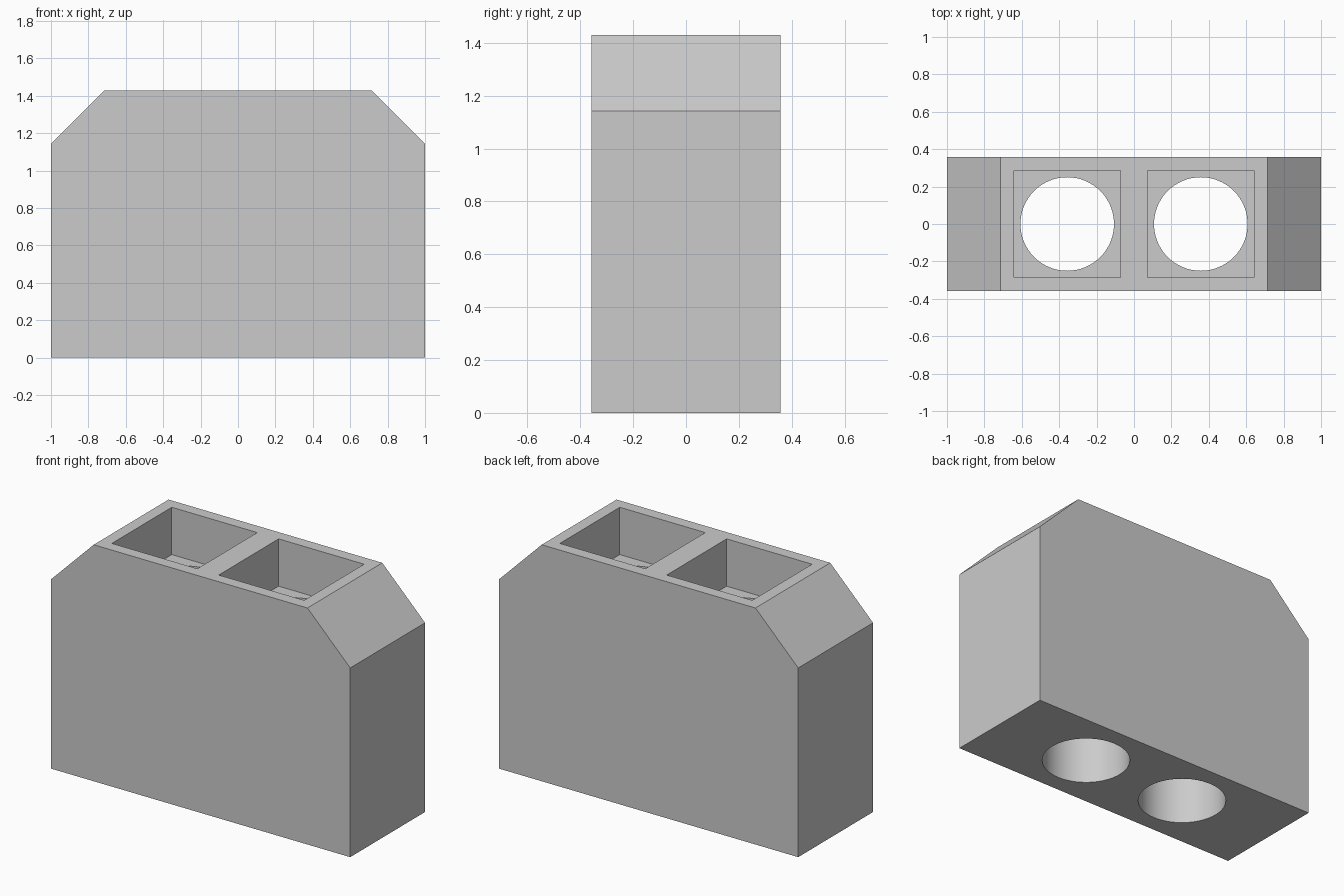
import bpy, bmesh, math
from mathutils import Matrix, Vector

if "Cube" in bpy.data.objects:
    bpy.data.objects.remove(bpy.data.objects["Cube"])

U = 1 / 14  # design unit: the block is 28 x 10 x 20 units

grey = bpy.data.materials.new("plain grey")
grey.use_nodes = True
colour = (0.6, 0.6, 0.6, 1)
grey.diffuse_color = colour
grey.node_tree.nodes["Principled BSDF"].inputs["Base Color"].default_value = colour


def make_object(name, bm):
    bmesh.ops.recalc_face_normals(bm, faces=bm.faces)
    mesh = bpy.data.meshes.new(name)
    bm.to_mesh(mesh)
    bm.free()
    mesh.materials.append(grey)
    obj = bpy.data.objects.new(name, mesh)
    bpy.context.collection.objects.link(obj)
    return obj


def box_cutter(name, x, size, z0, z1):
    bm = bmesh.new()
    place = Matrix.Translation((x, 0, (z0 + z1) / 2)) @ Matrix.Diagonal((size, size, z1 - z0, 1))
    bmesh.ops.create_cube(bm, size=1, matrix=place)
    return make_object(name, bm)


def bore_cutter(name, x, radius, z0, z1):
    bm = bmesh.new()
    bmesh.ops.create_cone(bm, cap_ends=True, segments=64, radius1=radius, radius2=radius,
                          depth=z1 - z0, matrix=Matrix.Translation((x, 0, (z0 + z1) / 2)))
    return make_object(name, bm)


# Block body: chamfered front profile extruded through the depth
right_half = [(14, 0), (14, 16), (10, 20)]
profile = right_half + [(-x, z) for x, z in reversed(right_half)]
bm = bmesh.new()
face = bm.faces.new([bm.verts.new((x * U, -5 * U, z * U)) for x, z in profile])
extruded = bmesh.ops.extrude_face_region(bm, geom=[face])["geom"]
bmesh.ops.translate(bm, vec=Vector((0, 10 * U, 0)),
                    verts=[v for v in extruded if isinstance(v, bmesh.types.BMVert)])
block = make_object("block_body", bm)

# Square pockets in the top, each with a round bore down through the base
cutters = []
for side, x in (("right", -5 * U), ("left", 5 * U)):
    cutters.append(bore_cutter(side + "_bore_cutter", x, 3.5 * U, -2 * U, 18 * U))
    cutters.append(box_cutter(side + "_pocket_cutter", x, 8 * U, 16 * U, 22 * U))

bpy.ops.object.select_all(action="DESELECT")
bpy.context.view_layer.objects.active = block
block.select_set(True)
for cutter in cutters:
    cutter.hide_render = True
    cut = block.modifiers.new(cutter.name, "BOOLEAN")
    cut.operation = "DIFFERENCE"
    cut.solver = "EXACT"
    cut.object = cutter
    bpy.ops.object.modifier_apply(modifier=cut.name)
for cutter in cutters:
    bpy.data.objects.remove(cutter)

# Smooth bore walls, crisp edges elsewhere
bpy.ops.object.shade_smooth_by_angle(angle=math.radians(30))
